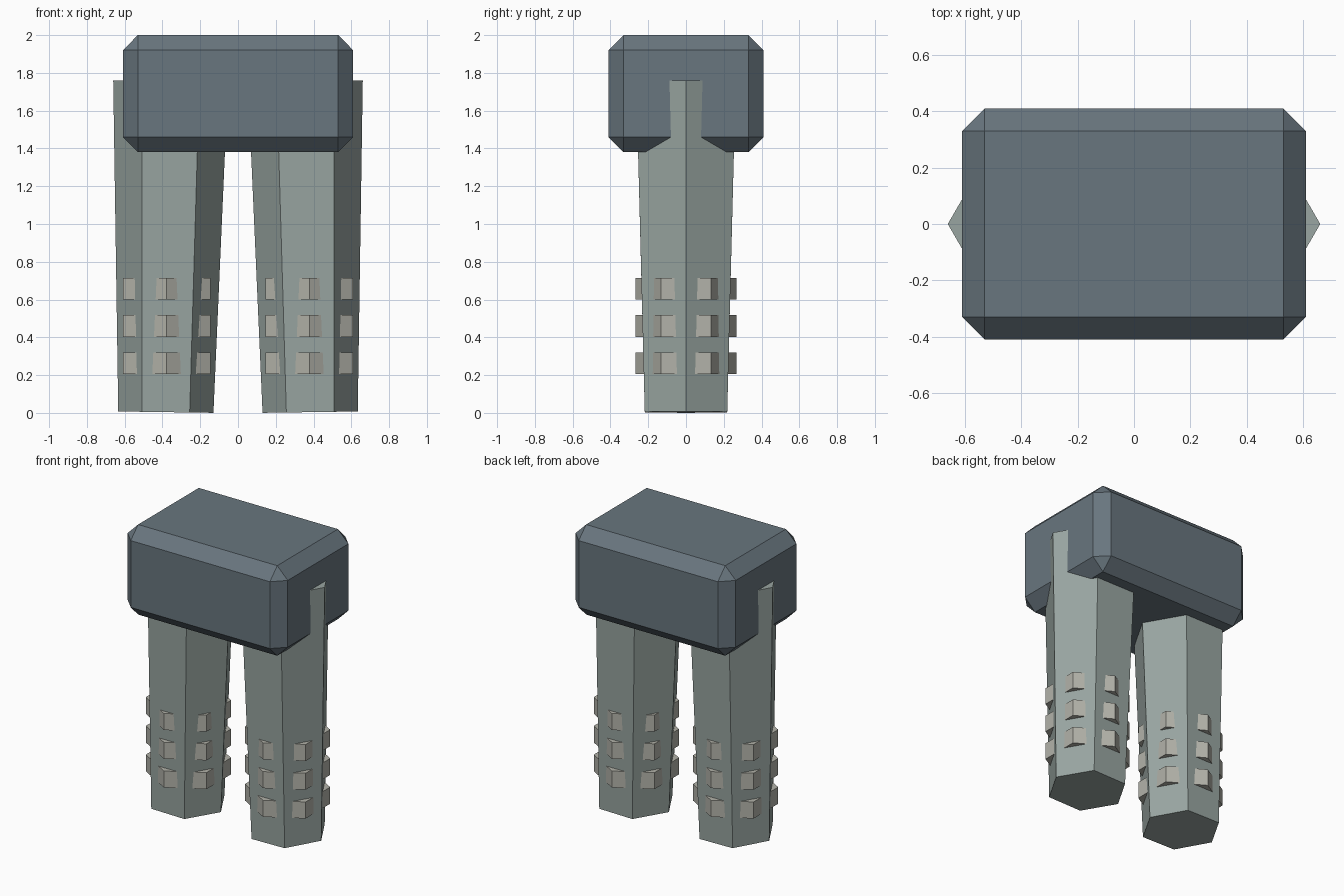
import bpy, bmesh
from math import sin, cos, pi
from mathutils import Matrix

if "Cube" in bpy.data.objects:
    bpy.data.objects.remove(bpy.data.objects["Cube"])


def material(name, rgb):
    m = bpy.data.materials.new(name)
    m.diffuse_color = (*rgb, 1)
    m.use_nodes = True
    m.node_tree.nodes["Principled BSDF"].inputs["Base Color"].default_value = m.diffuse_color
    return m


DARK = material("dark_slate", (0.14, 0.18, 0.21))
GREY = material("grey_green", (0.32, 0.38, 0.36))
PALE = material("pale_stone", (0.45, 0.45, 0.40))


def add_object(name, bm, mat):
    bmesh.ops.recalc_face_normals(bm, faces=bm.faces[:])
    mesh = bpy.data.meshes.new(name)
    bm.to_mesh(mesh)
    bm.free()
    mesh.materials.append(mat)
    obj = bpy.data.objects.new(name, mesh)
    bpy.context.collection.objects.link(obj)
    return obj


def hex_prism(name, r_low, r_high, z_low, z_high, start, matrix, mat):
    """Six-sided prism whose first corner is at angle start."""
    bm = bmesh.new()
    rings = []
    for r, z in ((r_low, z_low), (r_high, z_high)):
        rings.append([bm.verts.new((r * cos(start + i * pi / 3),
                                    r * sin(start + i * pi / 3), z))
                      for i in range(6)])
    low, high = rings
    bm.faces.new(low[::-1])
    bm.faces.new(high)
    for i in range(6):
        j = (i + 1) % 6
        bm.faces.new((low[i], low[j], high[j], high[i]))
    bm.transform(matrix)
    return add_object(name, bm, mat)


# Hip block with chamfered edges
bm = bmesh.new()
bmesh.ops.create_cube(bm, size=1)
bm.transform(Matrix.Translation((0, 0, 1.69)) @ Matrix.Diagonal((1.22, 0.82, 0.62, 1)))
hip = add_object("hip_block", bm, DARK)
bevel = hip.modifiers.new("chamfer", 'BEVEL')
bevel.width = 0.08
bevel.segments = 1

for side, label in ((-1, "left"), (1, "right")):
    # Tapered leg leaning slightly inwards, sunk into the hip block
    lean = Matrix.Translation((side * 0.382, 0, 0.004)) @ Matrix.Rotation(-side * 0.0145, 4, 'Y')
    hex_prism(f"{label}_leg", 0.252, 0.304, 0, 1.752, 0, lean, GREY)

    # Bands turned by 30 degrees so only their corners show as studs
    for n in range(3):
        z = 0.262 + n * 0.198
        hex_prism(f"{label}_ankle_band_{n + 1}", 0.267, 0.267, z - 0.057, z + 0.057,
                  pi / 6, Matrix.Translation((side * 0.378, 0, 0)), PALE)
